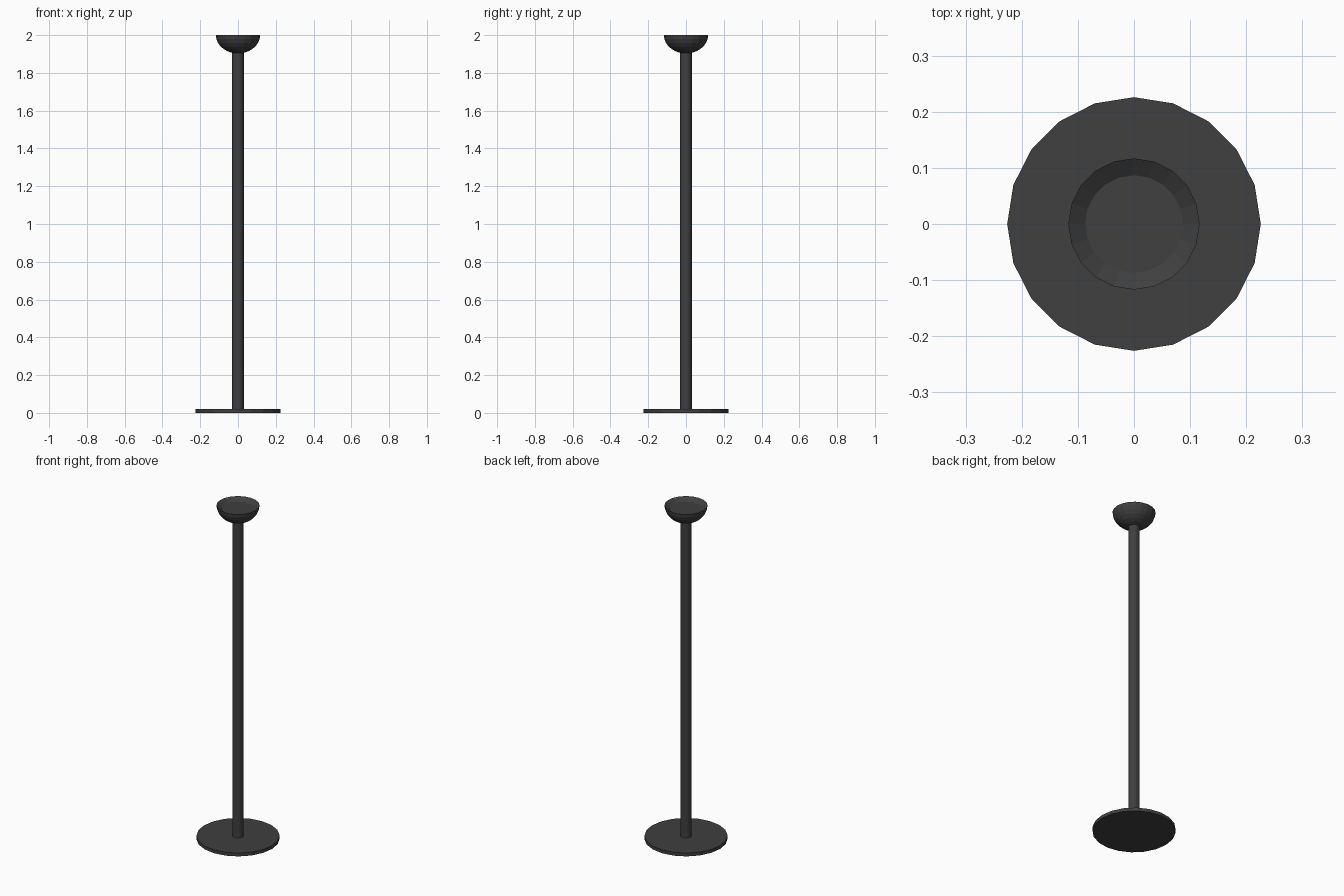
import bpy, bmesh, math

if "Cube" in bpy.data.objects:
    bpy.data.objects.remove(bpy.data.objects["Cube"])

SIDES = 20
mat = bpy.data.materials.new("dark_grey")
mat.diffuse_color = (0.05, 0.05, 0.05, 1)
mat.use_nodes = True
mat.node_tree.nodes["Principled BSDF"].inputs["Base Color"].default_value = mat.diffuse_color


def lathe(name, profile):
    """Revolve (radius, z) points about z; cap both ends of the profile."""
    bm = bmesh.new()
    rings = [[bm.verts.new((r * math.cos(2 * math.pi * i / SIDES),
                            r * math.sin(2 * math.pi * i / SIDES), z))
              for i in range(SIDES)] for r, z in profile]
    for a, b in zip(rings, rings[1:]):
        for i in range(SIDES):
            j = (i + 1) % SIDES
            bm.faces.new((a[i], a[j], b[j], b[i]))
    bm.faces.new(rings[0][::-1])
    bm.faces.new(rings[-1])
    bmesh.ops.recalc_face_normals(bm, faces=bm.faces)
    me = bpy.data.meshes.new(name)
    bm.to_mesh(me)
    bm.free()
    me.materials.append(mat)
    ob = bpy.data.objects.new(name, me)
    bpy.context.collection.objects.link(ob)
    return ob


# Flat round foot
lathe("base_plate", [(0.226, 0), (0.226, 0.02)])

# Tall pole
lathe("pole", [(0.031, 0.02), (0.031, 1.91)])

# Half-round cup with sloped rim and recessed floor
cup = [(0.117 * math.sin(a), 2 - 0.097 * math.cos(a))
       for a in (math.radians(15 + 75 * k / 6) for k in range(7))]
lathe("cup", cup + [(0.087, 1.98)])
